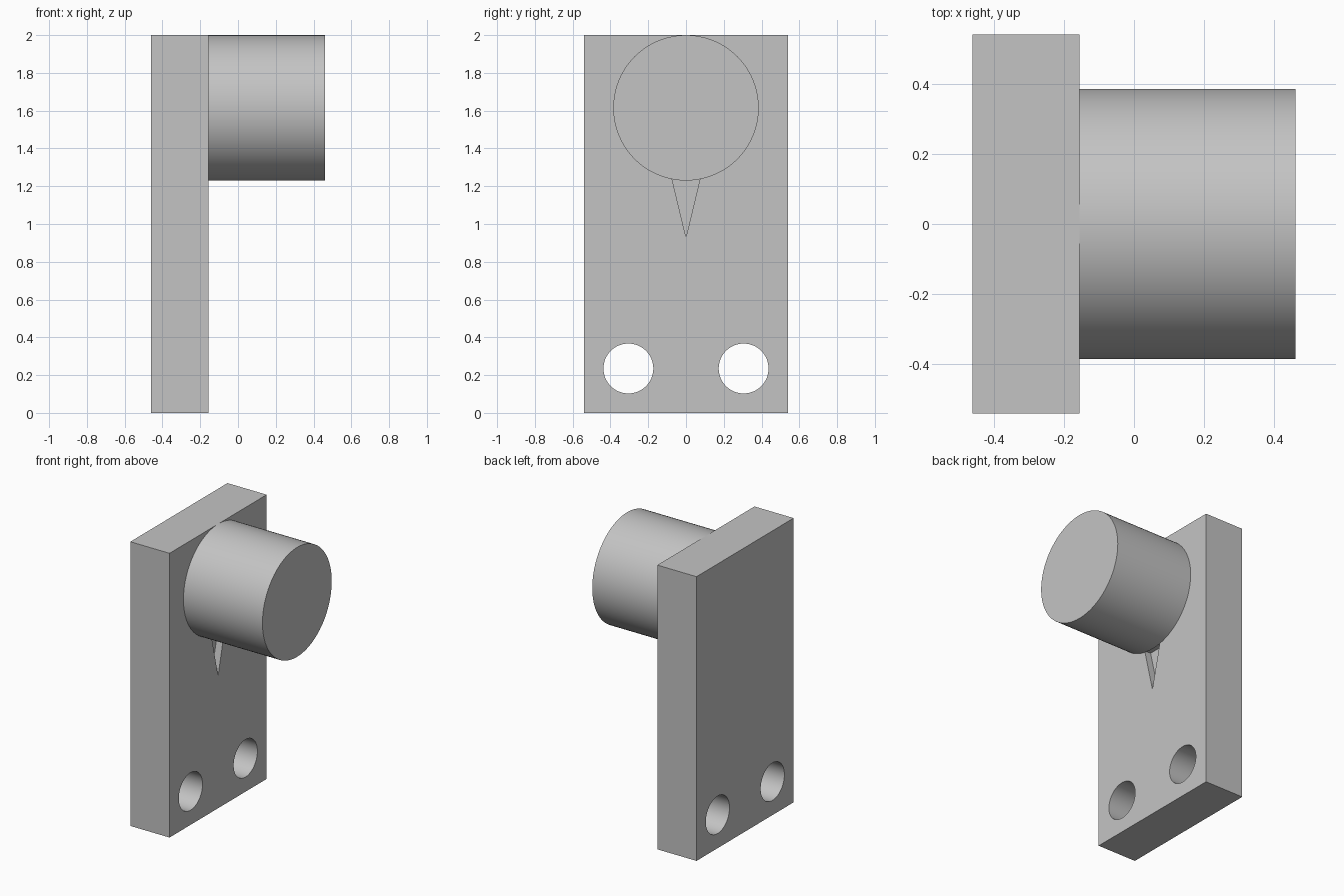
import bpy
import bmesh
from math import pi

cube = bpy.data.objects.get("Cube")
if cube:
    bpy.data.objects.remove(cube, do_unlink=True)

GREY = (0.55, 0.55, 0.55, 1)
grey = bpy.data.materials.new("light_grey")
grey.use_nodes = True
grey.diffuse_color = GREY
grey.node_tree.nodes["Principled BSDF"].inputs["Base Color"].default_value = GREY

BACK, FACE, TIP = -0.46, -0.155, 0.46   # x of plate back, plate face, peg end
HALF_WIDTH, HEIGHT = 0.54, 2.0


def prism(name, outline, x0, x1):
    """Extrude a (y, z) outline along x."""
    bm = bmesh.new()
    base = bm.faces.new([bm.verts.new((x0, y, z)) for y, z in outline])
    grown = bmesh.ops.extrude_face_region(bm, geom=[base])["geom"]
    verts = [v for v in grown if isinstance(v, bmesh.types.BMVert)]
    bmesh.ops.translate(bm, verts=verts, vec=(x1 - x0, 0, 0))
    bmesh.ops.recalc_face_normals(bm, faces=bm.faces)
    mesh = bpy.data.meshes.new(name)
    bm.to_mesh(mesh)
    bm.free()
    mesh.materials.append(grey)
    obj = bpy.data.objects.new(name, mesh)
    bpy.context.collection.objects.link(obj)
    return obj


def rod(name, radius, y, z, x0, x1, sides=96):
    """Round bar lying along x."""
    bpy.ops.mesh.primitive_cylinder_add(
        vertices=sides, radius=radius, depth=x1 - x0,
        location=((x0 + x1) / 2, y, z), rotation=(0, pi / 2, 0))
    obj = bpy.context.object
    obj.name = name
    obj.data.materials.append(grey)
    return obj


def smooth(obj):
    bpy.ops.object.select_all(action="DESELECT")
    obj.select_set(True)
    bpy.context.view_layer.objects.active = obj
    bpy.ops.object.shade_smooth_by_angle(angle=pi / 6)


# Upright plate
plate = prism("plate", [(-HALF_WIDTH, 0), (HALF_WIDTH, 0),
                        (HALF_WIDTH, HEIGHT), (-HALF_WIDTH, HEIGHT)], BACK, FACE)

# Pair of through holes and the shallow pointer notch
cutters = [rod("hole_cutter", 0.132, side * 0.305, 0.235, BACK - 0.1, FACE + 0.1, 64)
           for side in (-1, 1)]
cutters.append(prism("notch_cutter", [(0, 0.93), (0.077, 1.25), (-0.077, 1.25)],
                     FACE - 0.05, FACE + 0.1))
for cutter in cutters:
    cut = plate.modifiers.new(cutter.name, "BOOLEAN")
    cut.operation = "DIFFERENCE"
    cut.solver = "EXACT"
    cut.object = cutter
    bpy.context.view_layer.objects.active = plate
    bpy.ops.object.modifier_apply(modifier=cut.name)
    bpy.data.objects.remove(cutter, do_unlink=True)
smooth(plate)

# Round peg flush with the top of the plate
smooth(rod("peg", 0.385, 0, HEIGHT - 0.385, FACE, TIP))
